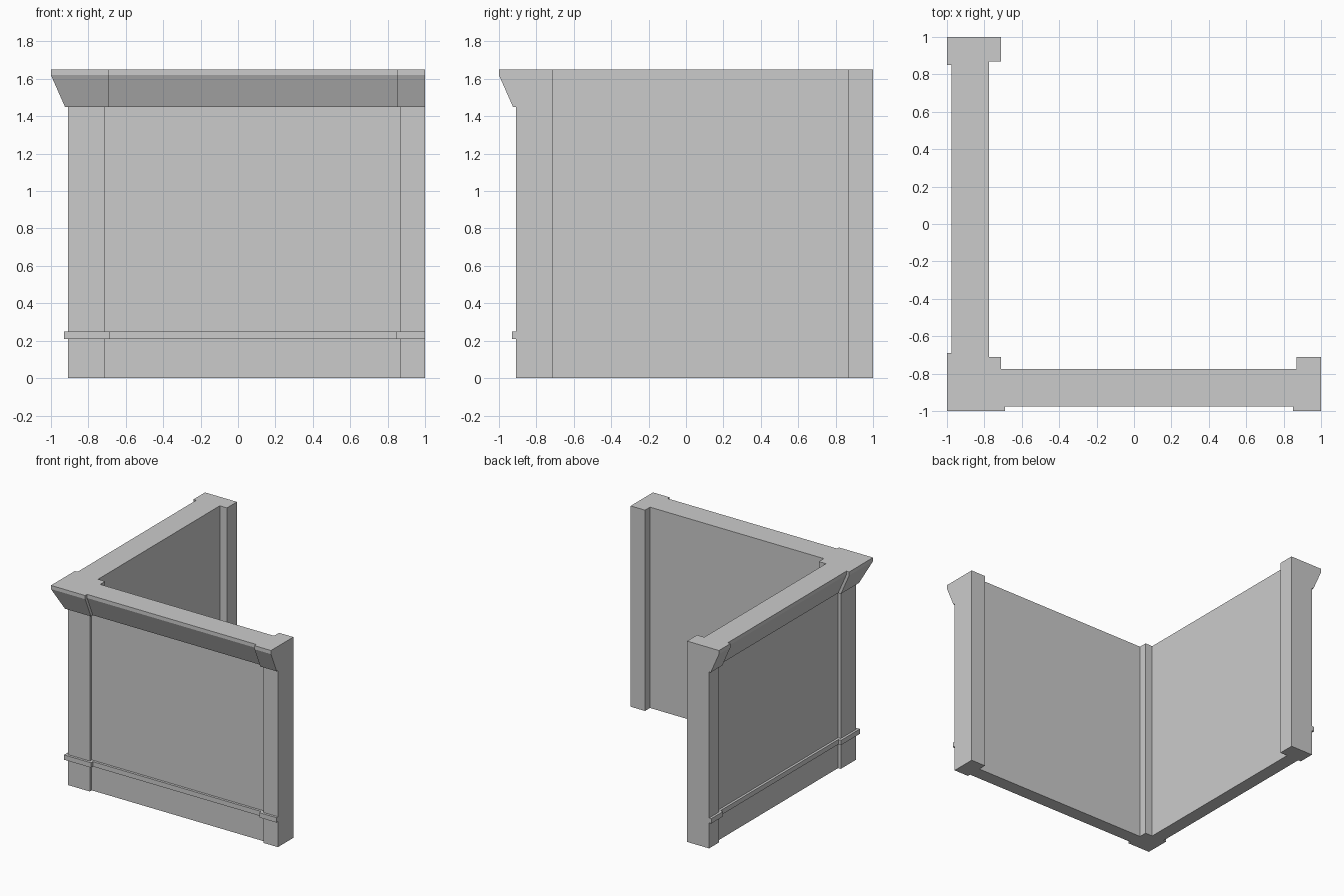
import bpy, bmesh

if "Cube" in bpy.data.objects:
    bpy.data.objects.remove(bpy.data.objects["Cube"])

INNER_PANEL, INNER_POST, POST_EDGE = -0.775, -0.71, 0.87
RECESS = 0.025


def outline(d, s):
    """L-shaped plan, outer side pushed out by d, outer posts widened by s."""
    o = -0.91 - d
    p = o + RECESS
    a, b = INNER_POST + s, POST_EDGE - s
    half = [(o, o), (a, o), (a, p), (b, p), (b, o), (1, o),
            (1, INNER_POST), (POST_EDGE, INNER_POST), (POST_EDGE, INNER_PANEL),
            (INNER_POST, INNER_PANEL), (INNER_POST, INNER_POST)]
    # Second wing mirrors the first across the diagonal
    return half + [(y, x) for x, y in reversed(half[1:-1])]


# Vertical profile: height, outward offset, sideways offset of the posts
levels = [
    (0.00, 0.0, 0.0), (0.21, 0.0, 0.0),          # base
    (0.21, 0.02, 0.025), (0.25, 0.02, 0.025),    # ledge moulding
    (0.25, 0.0, 0.0), (1.45, 0.0, 0.0),          # wall
    (1.45, 0.015, 0.02), (1.62, 0.09, 0.02),     # sloping cornice
    (1.65, 0.09, 0.02),                          # cornice lip
]

bm = bmesh.new()
rings = [[bm.verts.new((x, y, z)) for x, y in outline(d, s)] for z, d, s in levels]

# Side faces between neighbouring levels
for low, high in zip(rings, rings[1:]):
    n = len(low)
    for i in range(n):
        j = (i + 1) % n
        face = bm.faces.new((low[i], low[j], high[j], high[i]))
        if face.calc_area() < 1e-7:
            bm.faces.remove(face)

# Bottom and top caps
bm.faces.new(list(reversed(rings[0])))
bm.faces.new(rings[-1])
bmesh.ops.remove_doubles(bm, verts=bm.verts[:], dist=1e-5)

mesh = bpy.data.meshes.new("corner_wall")
bm.to_mesh(mesh)
bm.free()
wall = bpy.data.objects.new("corner_wall", mesh)
bpy.context.collection.objects.link(wall)
